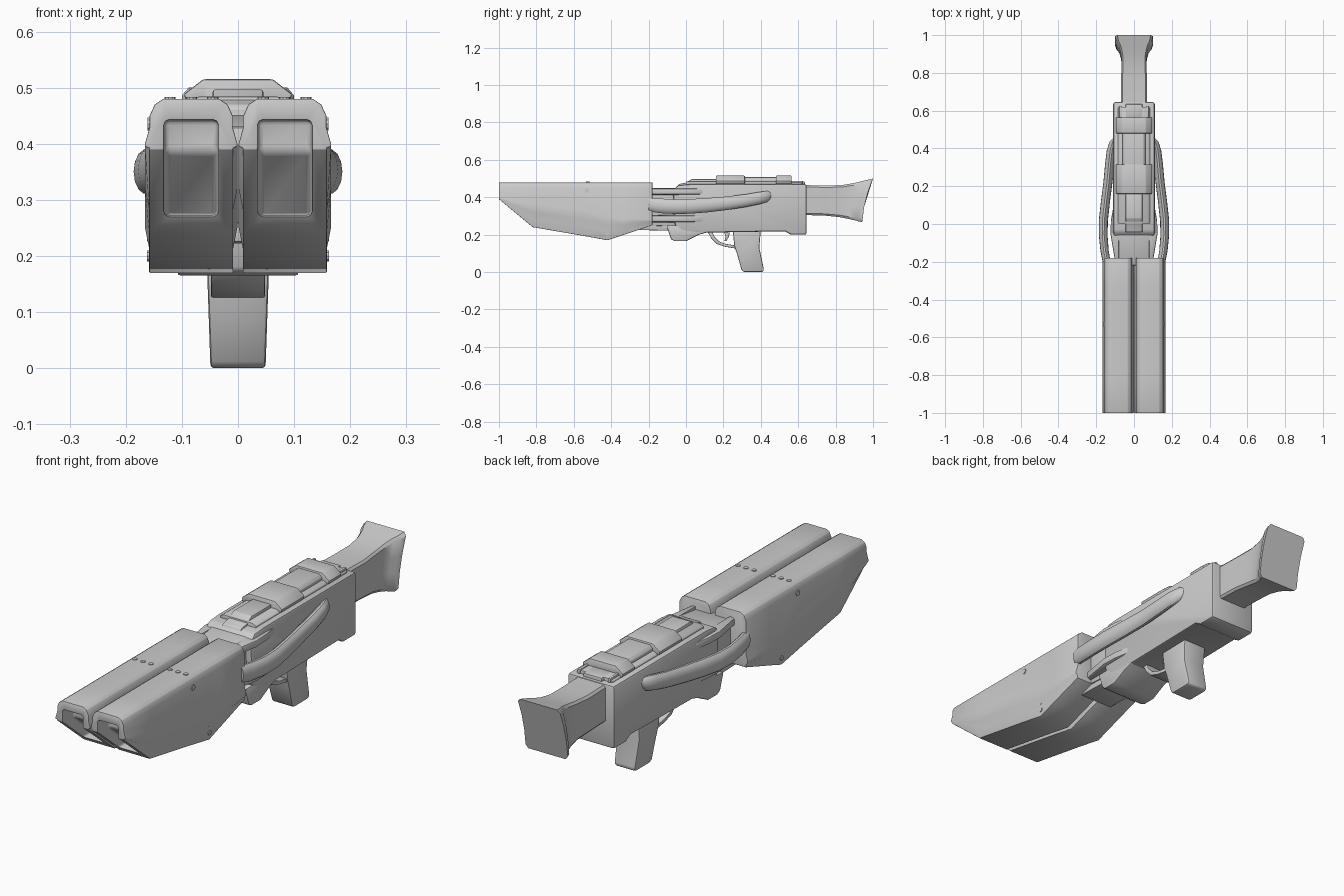
import bpy, bmesh, math

if "Cube" in bpy.data.objects:
    bpy.data.objects.remove(bpy.data.objects["Cube"])

grey = bpy.data.materials.new("light_grey")
grey.diffuse_color = (0.6, 0.6, 0.6, 1)
grey.use_nodes = True
grey.node_tree.nodes["Principled BSDF"].inputs["Base Color"].default_value = grey.diffuse_color
parts, cutters = [], []


def make(name, verts, faces, bevel=0.0, mirror=False, cut=None):
    me = bpy.data.meshes.new(name)
    me.from_pydata(verts, [], faces)
    bm = bmesh.new()
    bm.from_mesh(me)
    bmesh.ops.recalc_face_normals(bm, faces=bm.faces)
    bm.to_mesh(me)
    bm.free()
    me.materials.append(grey)
    ob = bpy.data.objects.new(name, me)
    bpy.context.collection.objects.link(ob)
    if cut:
        m = ob.modifiers.new("cut", 'BOOLEAN')
        m.object, m.solver = cut, 'EXACT'
    if bevel:
        m = ob.modifiers.new("bevel", 'BEVEL')
        m.width, m.segments, m.limit_method = bevel, 2, 'ANGLE'
        m.angle_limit = math.radians(32)
    if mirror:
        m = ob.modifiers.new("mirror", 'MIRROR')
        m.use_mirror_merge = False
    parts.append(ob)
    return ob


def loft(name, rings, **kw):
    n = len(rings[0])
    verts = [p for r in rings for p in r]
    faces = [(k * n + i, k * n + (i + 1) % n, (k + 1) * n + (i + 1) % n, (k + 1) * n + i)
             for k in range(len(rings) - 1) for i in range(n)]
    faces += [tuple(range(n)), tuple(range(len(verts) - n, len(verts)))]
    return make(name, verts, faces, **kw)


def prism(name, yz, x0, x1, **kw):
    """Side profile extruded across x."""
    return loft(name, [[(x, y, z) for y, z in yz] for x in (x0, x1)], **kw)


def slab(name, half, y0, y1, **kw):
    """Symmetric front profile (right half, top to bottom) extruded along y."""
    full = half + [(-x, z) for x, z in reversed(half)]
    return loft(name, [[(x, y, z) for x, z in full] for y in (y0, y1)], **kw)


def box(name, x0, x1, y0, y1, z0, z1, **kw):
    return prism(name, [(y0, z0), (y1, z0), (y1, z1), (y0, z1)], x0, x1, **kw)


# Twin barrels: bulged section that follows the ridge and keel heights
def barrel_ring(y, keel, ridge):
    d = ridge - keel
    half = [(.05, .48), (.065, .47), (.074, .45), (.074, ridge + .03), (.0825, ridge),
            (.0825, ridge - d * .35), (.075, ridge - d * .65), (.075, keel)]
    full = half + [(-x, z) for x, z in reversed(half)]
    return [(.0835 + x, y, z) for x, z in full]


muzzle_cutter = prism("muzzle_cutter", [(-1.1, .27), (-1.1, .443), (-.93, .443), (-.93, .385),
                                        (-.79, .27)], .035, .132, bevel=.01)
muzzle_cutter.hide_render = True
parts.remove(muzzle_cutter)
cutters.append(muzzle_cutter)
loft("barrels", [barrel_ring(*s) for s in [(-1, .39, .40), (-.82, .24, .365), (-.55, .194, .335),
                                           (-.42, .17, .295), (-.34, .197, .283), (-.18, .25, .28)]],
     bevel=.007, mirror=True, cut=muzzle_cutter)


# Small rivets on the barrels
def rivet(name, c, axis, r=.01):
    rings = []
    for d in (-.004, .003):
        ring = []
        for i in range(10):
            u, v = r * math.cos(i * math.tau / 10), r * math.sin(i * math.tau / 10)
            ring.append((c[0] + d, c[1] + u, c[2] + v) if axis == 'x' else
                        (c[0] + u, c[1] + v, c[2] + d))
        rings.append(ring)
    loft(name, rings, mirror=True)


for x in (.045, .083, .121):
    rivet("top_rivet", (x, -.525, .48), 'z')
rivet("side_rivet", (.158, -.53, .435), 'x', .012)
for z in (.235, .2):
    rivet("keel_rivet", (.159, -.42, z), 'x')

# Receiver body
prism("body", [(-.06, .25), (-.07, .44), (-.04, .465), (.02, .47), (.645, .47), (.645, .2),
               (.56, .2), (.53, .218), (.05, .21), (-.02, .22)], -.11, .11, bevel=.01)
prism("body_foot", [(-.1, .235), (-.08, .175), (-.06, .165), (0, .165), (.07, .2), (.14, .22),
                    (.14, .25), (-.1, .25)], -.108, .108, bevel=.006)
# Neck joining body and barrels
prism("neck", [(-.22, .25), (-.22, .43), (-.06, .45), (0, .45), (0, .24)], -.085, .085, bevel=.006)
prism("under_plate", [(-.25, .225), (-.06, .22), (-.06, .26), (-.25, .26)], -.08, .08, bevel=.004)
for z, n in ((.43, "upper_brace"), (.285, "lower_brace")):
    loft(n, [[(x, y, z + dz) for x, dz in ((.08, -.02), (w, -.015), (w, .015), (.08, .02))]
             for y, w in ((-.2, .1), (-.05, .125), (.02, .122), (.1, .108))], bevel=.006, mirror=True)


# Side tubes
def tube_ring(y, x, z, rx, rz, n=14):
    return [(x + rx * math.cos(i * math.tau / n), y, z + rz * math.sin(i * math.tau / n))
            for i in range(n)]


loft("side_tubes", [tube_ring(*s) for s in [
    (-.2, .145, .362, .021, .038), (-.14, .156, .354, .022, .04), (-.06, .163, .35, .023, .04),
    (.02, .162, .351, .024, .04), (.12, .151, .358, .024, .039), (.22, .138, .368, .024, .037),
    (.32, .129, .382, .024, .035), (.39, .121, .395, .023, .034), (.435, .11, .404, .02, .03),
    (.455, .1, .41, .01, .018)]], mirror=True)

# Top rail and its raised clamps
prism("rail_ramp", [(-.05, .45), (-.04, .47), (0, .478), (.03, .497), (.17, .497), (.17, .45)],
      -.045, .045, bevel=.005)
slab("rail_base", [(.07, .484), (.085, .476), (.085, .46)], .0, .62, bevel=.003)
slab("rail_bar", [(.05, .507), (.062, .495), (.062, .46)], .16, .56, bevel=.003)
for y0, y1, n in ((.16, .315, "front_clamp"), (.48, .565, "rear_clamp")):
    slab(n, [(.062, .515), (.097, .488), (.09, .472), (.06, .465)], y0, y1, bevel=.004)
for x in (-.072, .072):
    box("rear_rail_bar", x - .007, x + .007, .55, .625, .465, .488, bevel=.004)
box("rear_rail_block", -.045, .045, .56, .635, .46, .485, bevel=.006)


# Flared shoulder stock: each station is top (y, z), bottom (y, z) and half width
def stock_ring(ty, tz, by, bz, w, sag):
    side = [(w * .88, 0), (w, .06), (w, .35), (w, .65), (w, .94), (w * .88, 1)]
    full = side + [(-x, t) for x, t in reversed(side)]
    return [(x, ty + (by - ty) * t - sag * math.sin(math.pi * t), tz + (bz - tz) * t)
            for x, t in full]


loft("stock", [stock_ring(*s) for s in [
    (.63, .465, .63, .305, .07, 0), (.76, .462, .74, .302, .07, 0), (.84, .466, .82, .294, .065, 0),
    (.9, .476, .87, .284, .068, .003), (.94, .486, .905, .276, .078, .006),
    (.97, .493, .922, .271, .093, .009), (1.0, .5, .942, .267, .1, .011)]])

# Pistol grip, narrowing downward
grip_yz = [(.25, .225), (.4, .225), (.392, .13), (.417, .012), (.41, .004), (.31, .004),
           (.297, .012), (.275, .09), (.258, .14)]
loft("grip", [[(s * (.049 + .035 * z), y, z if z > .005 else 0) for y, z in grip_yz]
              for s in (-1, 1)], bevel=.008)

# Trigger guard strip and trigger
path = [(.11, .225), (.135, .18), (.165, .15), (.21, .135), (.27, .125)]
inner = [(.28, .14), (.215, .15), (.178, .163), (.153, .188), (.135, .225)]
prism("trigger_guard", path + inner, -.048, .048, bevel=.003)
prism("trigger", [(.2, .225), (.235, .225), (.23, .19), (.215, .165), (.205, .165), (.212, .19)],
      -.015, .015, bevel=.003)

# Apply modifiers, drop cutters, smooth by angle
dg = bpy.context.evaluated_depsgraph_get()
baked = [(ob, bpy.data.meshes.new_from_object(ob.evaluated_get(dg))) for ob in parts]
for ob, me in baked:
    ob.modifiers.clear()
    ob.data = me
for c in cutters:
    bpy.data.objects.remove(c)
bpy.ops.object.select_all(action='DESELECT')
for ob in parts:
    ob.select_set(True)
bpy.context.view_layer.objects.active = parts[0]
bpy.ops.object.shade_smooth_by_angle(angle=math.radians(32))
